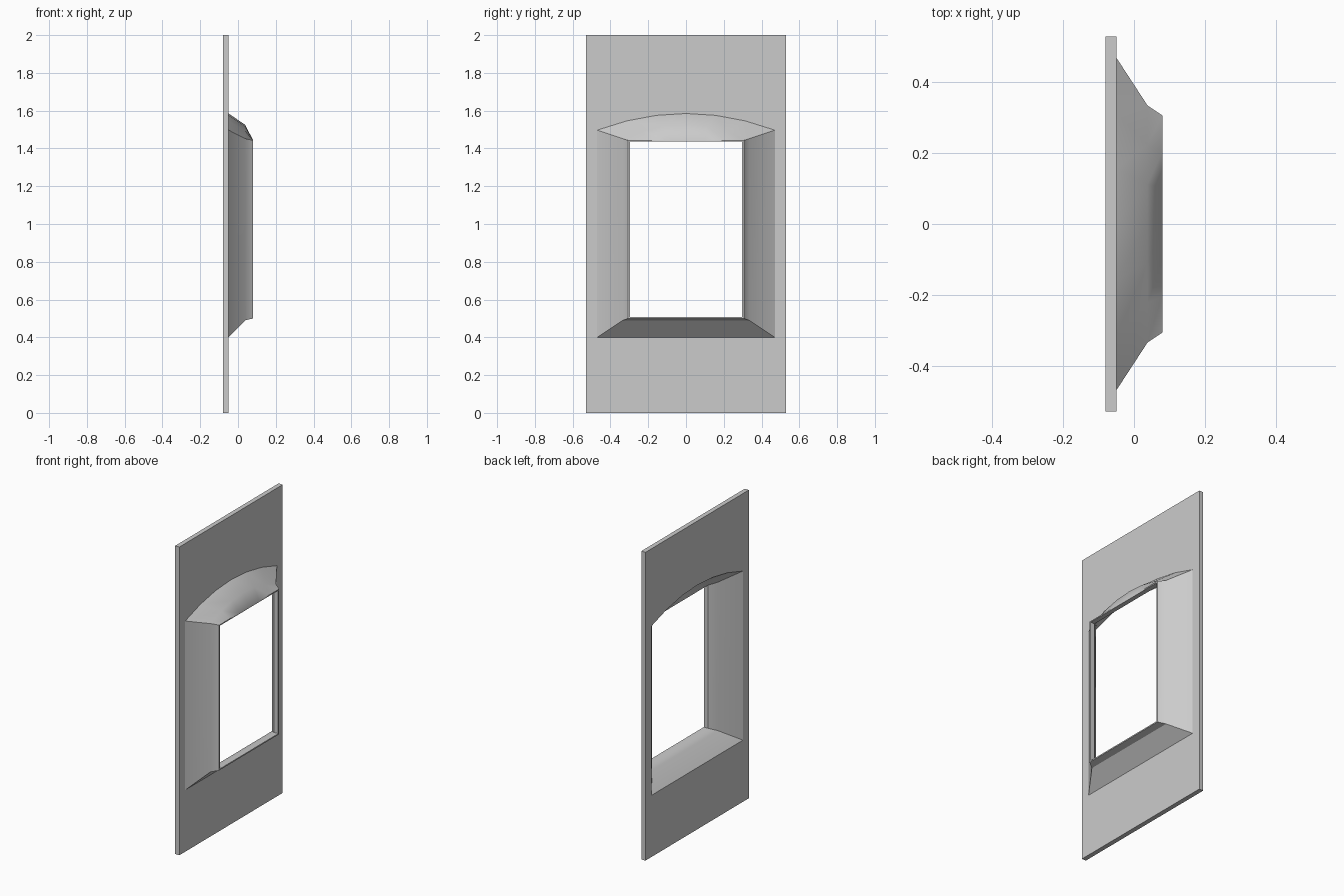
import bpy, bmesh

if "Cube" in bpy.data.objects:
    bpy.data.objects.remove(bpy.data.objects["Cube"])

SEG = 6  # segments across the arched top


def ring(bm, x, half, bottom, corner, rise):
    """Closed outline in the YZ plane: flat sill, straight jambs, arched head."""
    pts = [(-half, bottom), (half, bottom)]
    for i in range(SEG + 1):
        t = 1 - 2 * i / SEG
        pts.append((half * t, corner + rise * (1 - t * t)))
    return [bm.verts.new((x, y, z)) for y, z in pts]


# Cross-section stations: x, half width, sill height, jamb top, arch rise
stations = [
    # back of the panel and inside of the splayed surround
    (-0.08, 0.53, 0.0, 2.0, 0.0),
    (-0.08, 0.47, 0.40, 1.497, 0.088),
    (0.008, 0.335, 0.49, 1.452, 0.073),
    (0.05, 0.297, 0.508, 1.436, 0.0),
    # rim of the window
    (0.08, 0.297, 0.508, 1.436, 0.0),
    (0.08, 0.307, 0.50, 1.443, 0.0),
    # outside of the surround and front of the panel
    (0.038, 0.335, 0.49, 1.452, 0.073),
    (-0.05, 0.47, 0.40, 1.497, 0.088),
    (-0.05, 0.53, 0.0, 2.0, 0.0),
]

bm = bmesh.new()
rings = [ring(bm, *s) for s in stations]
for k, a in enumerate(rings):
    b = rings[(k + 1) % len(rings)]
    n = len(a)
    for i in range(n):
        j = (i + 1) % n
        bm.faces.new((a[i], a[j], b[j], b[i]))
bmesh.ops.recalc_face_normals(bm, faces=bm.faces)

mesh = bpy.data.meshes.new("window_panel")
bm.to_mesh(mesh)
bm.free()
panel = bpy.data.objects.new("window_panel", mesh)
bpy.context.collection.objects.link(panel)

# Smooth arch, crisp corners
bpy.context.view_layer.objects.active = panel
panel.select_set(True)
bpy.ops.object.shade_smooth_by_angle(angle=0.5)
